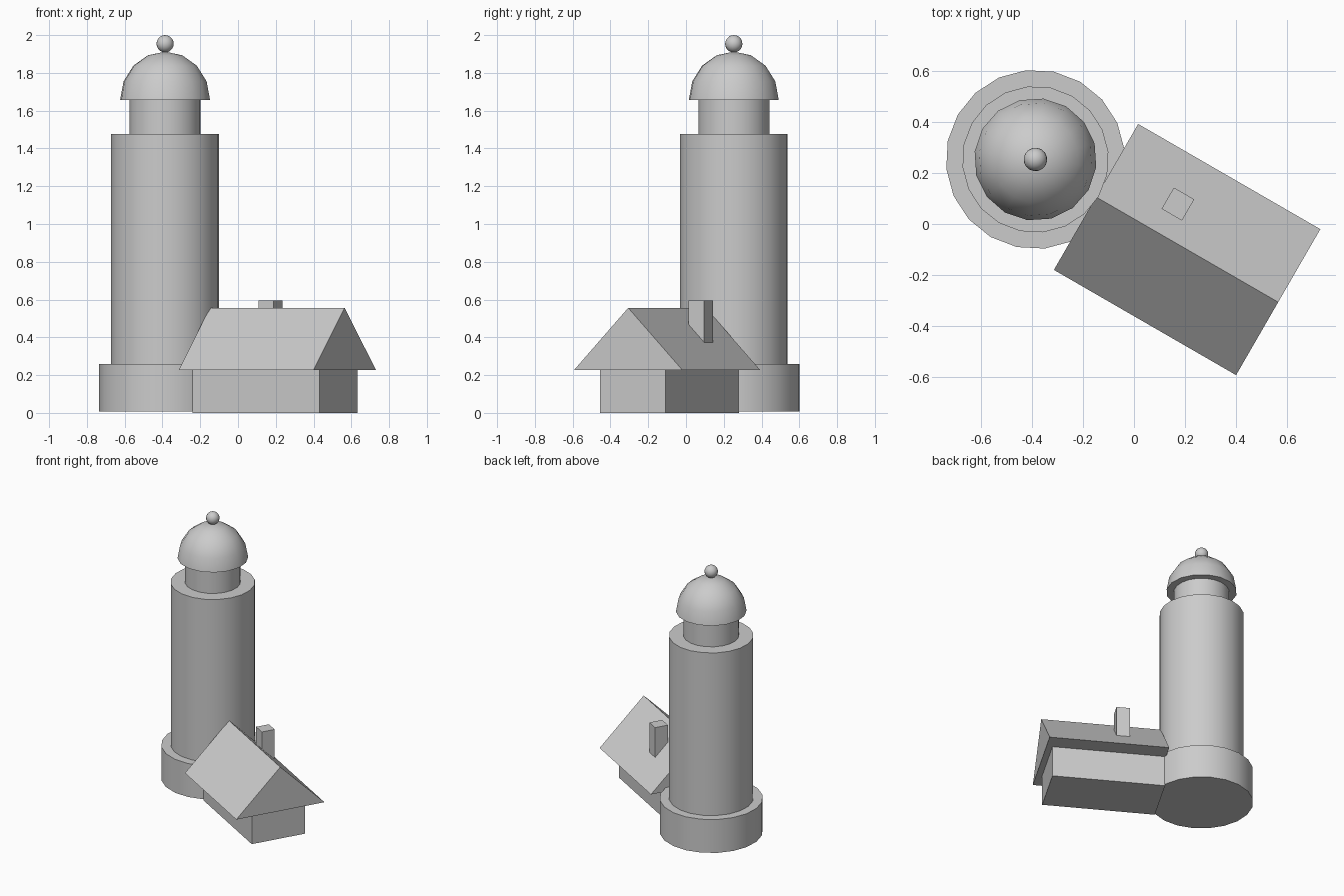
import bpy, bmesh
from math import radians
from mathutils import Vector

if "Cube" in bpy.data.objects:
    bpy.data.objects.remove(bpy.data.objects["Cube"])

TURN = radians(-30)          # whole site is turned clockwise
TX, TY = -0.386, 0.253       # tower axis


def finish(name, smooth=None):
    ob = bpy.context.object
    ob.name = name
    if smooth:
        bpy.ops.object.shade_smooth_by_angle(angle=radians(smooth))
    return ob


def drum(name, r, z0, z1, sides):
    bpy.ops.mesh.primitive_cylinder_add(vertices=sides, radius=r, depth=z1 - z0,
                                        location=(TX, TY, (z0 + z1) / 2), rotation=(0, 0, TURN))
    return finish(name, 40)


def box(name, x, y, z0, z1, sx, sy):
    bpy.ops.mesh.primitive_cube_add(size=1, location=(x, y, (z0 + z1) / 2), rotation=(0, 0, TURN))
    ob = finish(name)
    ob.scale = (sx, sy, z1 - z0)
    return ob


# Tower drums
drum("tower_base", 0.351, 0.008, 0.258, 20)
drum("tower_shaft", 0.287, 0.25, 1.476, 20)
drum("lantern_room", 0.189, 1.47, 1.67, 20)

# Dome: upper half of a sphere, closed underneath
bpy.ops.mesh.primitive_uv_sphere_add(segments=16, ring_count=8, radius=0.24,
                                     location=(TX, TY, 1.657), rotation=(0, 0, TURN))
dome = bpy.context.object
bm = bmesh.new()
bm.from_mesh(dome.data)
bmesh.ops.delete(bm, geom=[v for v in bm.verts if v.co.z < -0.001], context='VERTS')
bmesh.ops.contextual_create(bm, geom=[e for e in bm.edges if e.is_boundary])
bmesh.ops.scale(bm, vec=Vector((1, 1, 1.065)), verts=bm.verts)
bmesh.ops.recalc_face_normals(bm, faces=bm.faces)
bm.to_mesh(dome.data)
bm.free()
finish("dome", 40)

# Ball on top of the dome
bpy.ops.mesh.primitive_uv_sphere_add(segments=16, ring_count=10, radius=0.046,
                                     location=(TX, TY, 1.954), rotation=(0, 0, TURN))
finish("finial", 40)

# Cottage walls and chimney
box("cottage_walls", 0.196, -0.087, 0.0, 0.23, 0.776, 0.40)
box("chimney", 0.172, 0.078, 0.33, 0.596, 0.092, 0.096)

# Gable roof: box with its top face pinched to a ridge
roof = box("cottage_roof", 0.208, -0.10, 0.228, 0.556, 0.824, 0.66)
bm = bmesh.new()
bm.from_mesh(roof.data)
for v in bm.verts:
    if v.co.z > 0:
        v.co.y = 0
bmesh.ops.remove_doubles(bm, verts=bm.verts, dist=0.0001)
bm.to_mesh(roof.data)
bm.free()
